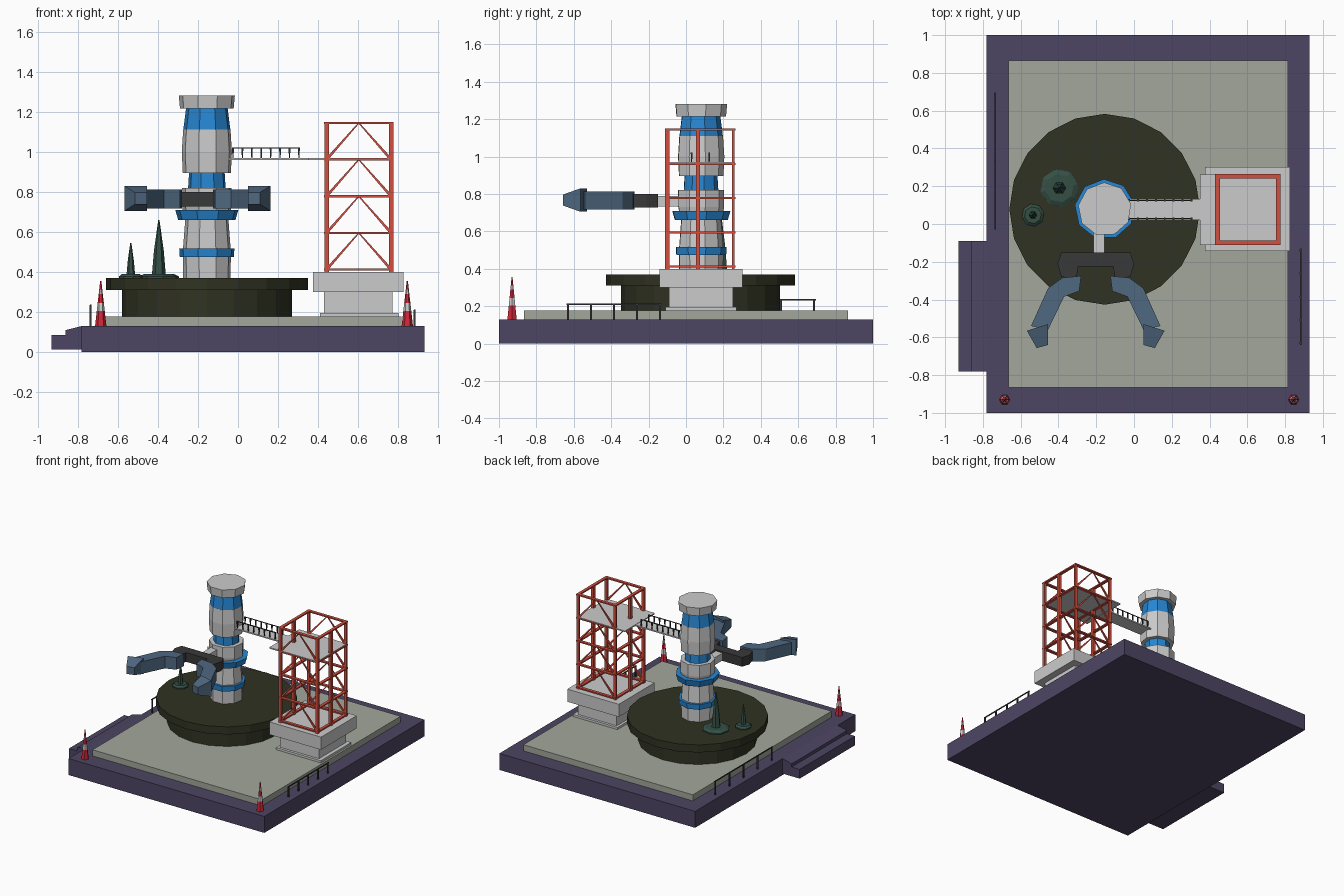
import bpy, bmesh, math
from mathutils import Vector

if "Cube" in bpy.data.objects:
    bpy.data.objects.remove(bpy.data.objects["Cube"])


def mat(name, r, g, b):
    m = bpy.data.materials.new(name)
    m.diffuse_color = (r, g, b, 1)
    m.use_nodes = True
    m.node_tree.nodes["Principled BSDF"].inputs["Base Color"].default_value = m.diffuse_color
    return m


PURPLE = mat("purple", 0.075, 0.06, 0.125)
SAGE = mat("sage", 0.36, 0.39, 0.33)
OLIVE = mat("olive", 0.03, 0.032, 0.016)
BLUE = mat("blue", 0.02, 0.24, 0.65)
RED = mat("red", 0.65, 0.08, 0.05)
CONE_RED = mat("cone_red", 0.65, 0.02, 0.04)
WHITE = mat("white", 0.8, 0.8, 0.8)
STEEL = mat("steel_blue", 0.08, 0.14, 0.22)
DARK = mat("dark", 0.04, 0.04, 0.04)
TREE = mat("tree", 0.035, 0.08, 0.06)


def finish(bm, name, m=None):
    bmesh.ops.recalc_face_normals(bm, faces=bm.faces[:])
    me = bpy.data.meshes.new(name)
    bm.to_mesh(me)
    bm.free()
    ob = bpy.data.objects.new(name, me)
    bpy.context.collection.objects.link(ob)
    if m:
        me.materials.append(m)
    return ob


def hull(name, pts, m=None):
    bm = bmesh.new()
    for p in pts:
        bm.verts.new(p)
    bmesh.ops.convex_hull(bm, input=bm.verts[:])
    bmesh.ops.dissolve_limit(bm, angle_limit=0.01, verts=bm.verts[:], edges=bm.edges[:])
    return finish(bm, name, m)


def box(name, x, y, z, m=None):
    return hull(name, [(a, b, c) for a in x for b in y for c in z], m)


def prism(name, poly, z0, z1, m=None):
    bm = bmesh.new()
    f = bm.faces.new([bm.verts.new((x, y, z0)) for x, y in poly])
    ext = bmesh.ops.extrude_face_region(bm, geom=[f], use_keep_orig=True)["geom"]
    bmesh.ops.translate(bm, vec=(0, 0, z1 - z0),
                        verts=[v for v in ext if isinstance(v, bmesh.types.BMVert)])
    return finish(bm, name, m)


def lathe(name, c, profile, n, m=None, rot=0.0):
    bm = bmesh.new()
    rings = [[bm.verts.new((c[0] + r * math.cos(rot + 2 * math.pi * i / n),
                            c[1] + r * math.sin(rot + 2 * math.pi * i / n), z))
              for i in range(n)] for r, z in profile]
    for a, b in zip(rings, rings[1:]):
        for i in range(n):
            bm.faces.new((a[i], a[(i + 1) % n], b[(i + 1) % n], b[i]))
    bm.faces.new(rings[0])
    bm.faces.new(rings[-1])
    return finish(bm, name, m)


def bar(name, a, b, w, m=None, w2=None):
    a, b = Vector(a), Vector(b)
    d = (b - a).normalized()
    side = d.cross(Vector((0, 0, 1)) if abs(d.z) < 0.95 else Vector((0, 1, 0))).normalized()
    up = d.cross(side)
    return hull(name, [p + side * s * k / 2 + up * t * k / 2 for p, k in ((a, w), (b, w2 or w))
                       for s in (-1, 1) for t in (-1, 1)], m)


# ground slab, entry step and pad
box("base_slab", (-0.78, 0.93), (-1, 1), (0, 0.13), PURPLE)
box("entry_step", (-0.93, -0.78), (-0.78, -0.09), (0.012, 0.085), PURPLE)
hull("entry_ramp", [(x, y, z) for y in (-0.78, -0.09)
                    for x, z in ((-0.86, 0.085), (-0.86, 0.11), (-0.78, 0.085), (-0.78, 0.13))], PURPLE)
box("ground_pad", (-0.665, 0.815), (-0.865, 0.865), (0.12, 0.178), SAGE)

# round mound
C = (-0.155, 0.078)
lathe("mound", C, [(0.425, 0.17), (0.425, 0.31), (0.505, 0.31), (0.505, 0.37)], 20, OLIVE)

# tower sections stacked from the mound up
for name, prof, m in [
    ("tower_lower", [(0.12, 0.36), (0.122, 0.5), (0.108, 0.68)], None),
    ("tower_ring_low", [(0.137, 0.475), (0.14, 0.517)], BLUE),
    ("tower_ring_mid", [(0.145, 0.66), (0.16, 0.71)], BLUE),
    ("tower_collar", [(0.122, 0.71), (0.126, 0.73), (0.126, 0.82)], None),
    ("tower_neck", [(0.095, 0.82), (0.09, 0.9)], BLUE),
    ("tower_upper", [(0.122, 0.895), (0.127, 1.0), (0.12, 1.11)], None),
    ("tower_band", [(0.12, 1.105), (0.105, 1.22)], BLUE),
    ("tower_cap", [(0.136, 1.215), (0.142, 1.28)], None),
]:
    lathe(name, C, prof, 9, m, 0.2)

# gripper: bracket, dark yoke, mirrored arms and claws
box("gripper_bracket", (-0.215, -0.155), (-0.16, 0.02), (0.732, 0.79))
prism("gripper_yoke", [(-0.385, -0.15), (-0.02, -0.15), (0.0, -0.21), (-0.02, -0.28), (-0.1, -0.29),
                       (-0.11, -0.225), (-0.295, -0.225), (-0.305, -0.29), (-0.385, -0.28),
                       (-0.405, -0.21)], 0.727, 0.8, DARK)
AX = -0.2025
for side, s in (("left", 1), ("right", -1)):
    def fx(x):
        return AX + s * (x - AX)
    arm = [(-0.28, -0.275), (-0.29, -0.355), (-0.37, -0.385), (-0.455, -0.56),
           (-0.545, -0.54), (-0.455, -0.34), (-0.38, -0.285)]
    prism(side + "_arm", [(fx(x), y) for x, y in arm], 0.716, 0.812, STEEL)
    hull(side + "_claw",
         [(fx(x), y, z) for x, y in ((-0.567, -0.565), (-0.455, -0.53)) for z in (0.705, 0.83)] +
         [(fx(x), y, z) for x, y in ((-0.52, -0.575), (-0.46, -0.555)) for z in (0.715, 0.82)] +
         [(fx(x), y, z) for x, y in ((-0.515, -0.657), (-0.455, -0.64)) for z in (0.738, 0.797)], STEEL)

# scaffold pedestal
box("pedestal_foot", (0.41, 0.8), (-0.11, 0.27), (0.17, 0.195))
box("pedestal_lower", (0.43, 0.77), (-0.09, 0.25), (0.19, 0.305))
box("pedestal_upper", (0.375, 0.825), (-0.142, 0.303), (0.3, 0.4))

# scaffold posts, level frames and braces
X0, X1, Y0, Y1 = 0.442, 0.764, -0.1, 0.253
for x in (X0, X1):
    for y, w in ((Y0, 0.011), (0.065, 0.011), (Y1, 0.006)):
        box("scaffold_post", (x - 0.011, x + 0.011), (y - w, y + w), (0.4, 1.14), RED)
levels = [0.412 + 0.183 * i for i in range(5)]
for z in levels:
    for y in (Y0, Y1):
        box("scaffold_beam", (X0 - 0.012, X1 + 0.012), (y - 0.012, y + 0.012), (z - 0.005, z + 0.005), RED)
    for x in (X0, X1):
        box("scaffold_beam", (x - 0.012, x + 0.012), (Y0, Y1), (z - 0.005, z + 0.005), RED)
for z, z2 in zip(levels, levels[1:]):
    for y in (Y0, Y1):
        for x in (X0, X1):
            bar("scaffold_brace", (x, y, z), (0.603, y, z2), 0.014, RED, 0.006)

# platform, bridge and bridge railings
box("platform", (0.35, 0.77), (-0.11, 0.262), (0.96, 0.97))
box("bridge", (-0.05, 0.36), (0.022, 0.132), (0.958, 0.968))
for y in (0.03, 0.124):
    for i in range(8):
        x = -0.025 + 0.047 * i
        bar("bridge_railing_post", (x, y, 0.965), (x, y, 1.022), 0.005, DARK, 0.01)
    bar("bridge_rail", (-0.03, y, 1.02), (0.31, y, 1.02), 0.005, DARK)

# edge fences
for side, x, ya, yb, top in (("right", 0.882, -0.64, -0.13, 0.21), ("left", -0.735, -0.03, 0.695, 0.235)):
    for i in range(5):
        y = ya + 0.01 + (yb - ya - 0.02) * i / 4
        bar(side + "_fence_post", (x, y, 0.125), (x, y, top), 0.01, DARK)
    bar(side + "_fence_rail", (x, ya, top), (x, yb, top), 0.007, DARK)

# trees
for x, y, r, k, h in ((-0.395, 0.19, 0.102, 0.035, 0.66), (-0.535, 0.047, 0.06, 0.022, 0.545)):
    lathe("tree_skirt", (x, y), [(r, 0.368), (r, 0.378), (r * 0.75, 0.39)], 8, TREE, 0.2)
    lathe("tree_spire", (x, y), [(k, 0.38), (k * 0.7, 0.38 + (h - 0.38) * 0.45), (0.003, h)], 6, TREE)

# striped traffic cones
bands = [0.125, 0.205, 0.245, 0.29, 0.312, 0.355]
for x in (-0.685, 0.845):
    for i, (za, zb) in enumerate(zip(bands, bands[1:])):
        ra, rb = [0.003 + 0.026 * (0.355 - z) / 0.23 for z in (za, zb)]
        lathe("traffic_cone_band", (x, -0.93), [(ra, za), (rb, zb)], 6, WHITE if i % 2 else CONE_RED)
